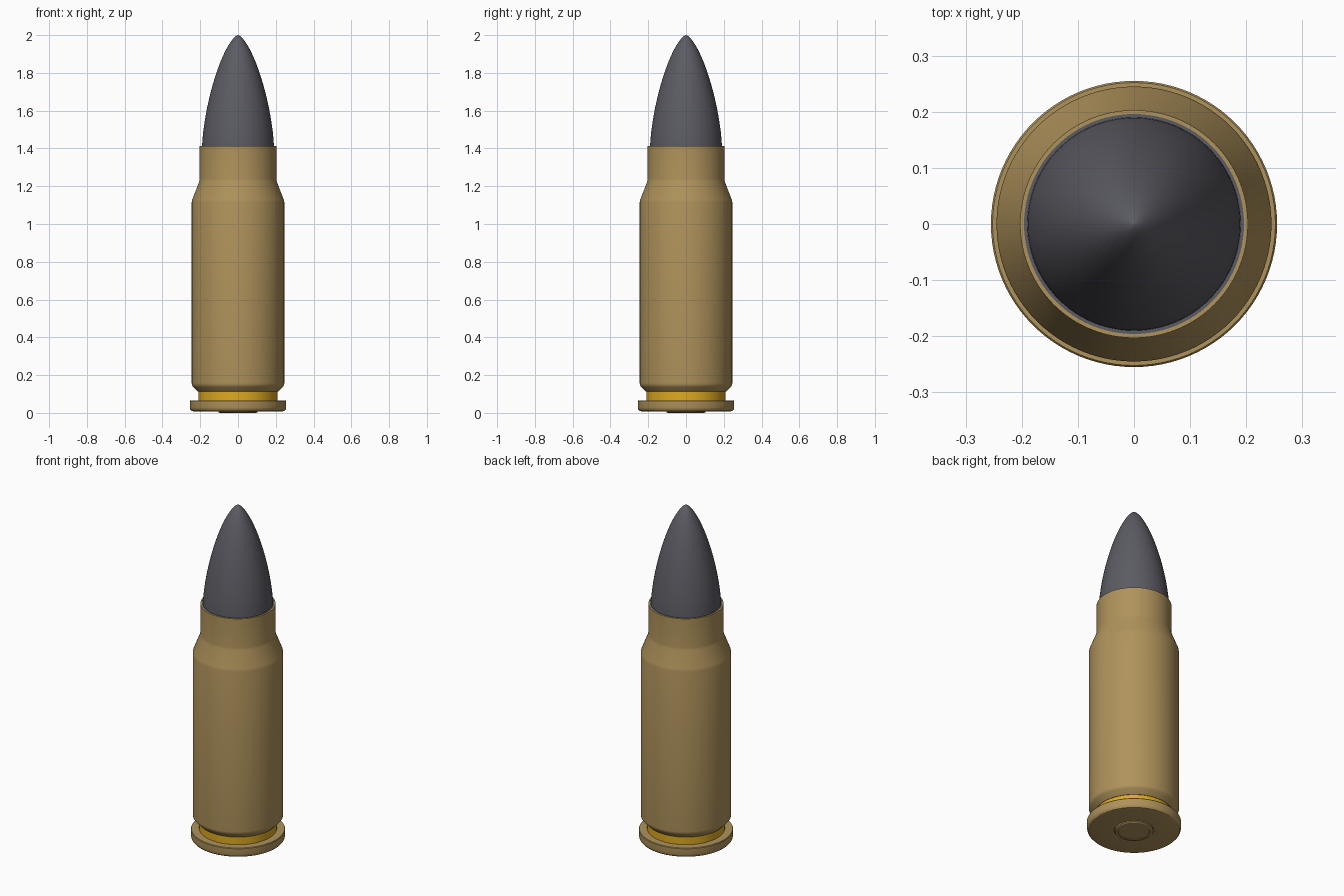
import bpy, bmesh, math

if "Cube" in bpy.data.objects:
    bpy.data.objects.remove(bpy.data.objects["Cube"])

SEG = 96


def material(name, rgb):
    m = bpy.data.materials.new(name)
    m.diffuse_color = (*rgb, 1)
    m.use_nodes = True
    m.node_tree.nodes["Principled BSDF"].inputs["Base Color"].default_value = m.diffuse_color
    return m


brass = material("brass", (0.43, 0.29, 0.105))
gold = material("bright gold", (0.74, 0.40, 0.015))
lead = material("dark grey metal", (0.105, 0.105, 0.125))


def lathe(name, profile, mat):
    """Revolve (radius, height) points around z; radius 0 makes a pole."""
    bm = bmesh.new()
    rings = []
    for r, z in profile:
        if r == 0:
            rings.append([bm.verts.new((0, 0, z))] * SEG)
        else:
            rings.append([bm.verts.new((r * math.cos(2 * math.pi * i / SEG),
                                        r * math.sin(2 * math.pi * i / SEG), z))
                          for i in range(SEG)])
    for a, b in zip(rings, rings[1:]):
        for i in range(SEG):
            j = (i + 1) % SEG
            bm.faces.new(list(dict.fromkeys((a[i], a[j], b[j], b[i]))))
    bmesh.ops.recalc_face_normals(bm, faces=bm.faces)
    me = bpy.data.meshes.new(name)
    bm.to_mesh(me)
    bm.free()
    me.materials.append(mat)
    ob = bpy.data.objects.new(name, me)
    bpy.context.collection.objects.link(ob)
    bpy.ops.object.select_all(action='DESELECT')
    ob.select_set(True)
    bpy.context.view_layer.objects.active = ob
    bpy.ops.object.shade_smooth_by_angle(angle=math.radians(30))
    return ob


# Base rim with rounded lower edge and a recess for the primer
lathe("base_rim", [(0, 0.015), (0.108, 0.015), (0.108, 0.008), (0.236, 0.008),
                   (0.246, 0.011), (0.253, 0.019), (0.255, 0.028), (0.255, 0.062),
                   (0.252, 0.066), (0, 0.066)], brass)

# Primer cap in the base
lathe("primer", [(0, 0.002), (0.084, 0.002), (0.086, 0.0), (0.098, 0.0),
                 (0.104, 0.004), (0.104, 0.016), (0, 0.016)], brass)

# Extractor groove
lathe("extractor_groove", [(0, 0.064), (0.21, 0.064), (0.21, 0.115), (0, 0.115)], gold)

# Case body, shoulder and neck
lathe("case", [(0, 0.112), (0.212, 0.112), (0.238, 0.138), (0.244, 0.147),
               (0.245, 0.158), (0.245, 1.115), (0.242, 1.13), (0.205, 1.225),
               (0.203, 1.24), (0.203, 1.412), (0.196, 1.412), (0.196, 1.39),
               (0, 1.39)], brass)

# Bullet with a seating collar and curved nose
N = 36
nose = []
for k in range(N + 1):
    t = math.sin(math.pi / 2 * k / N)
    r = 0.19 * max(0, 1 - t ** 1.5) ** 0.66
    nose.append((r if k < N else 0, 1.411 + 0.589 * t))
lathe("bullet", [(0, 1.38), (0.1965, 1.38), (0.1965, 1.411)] + nose, lead)
